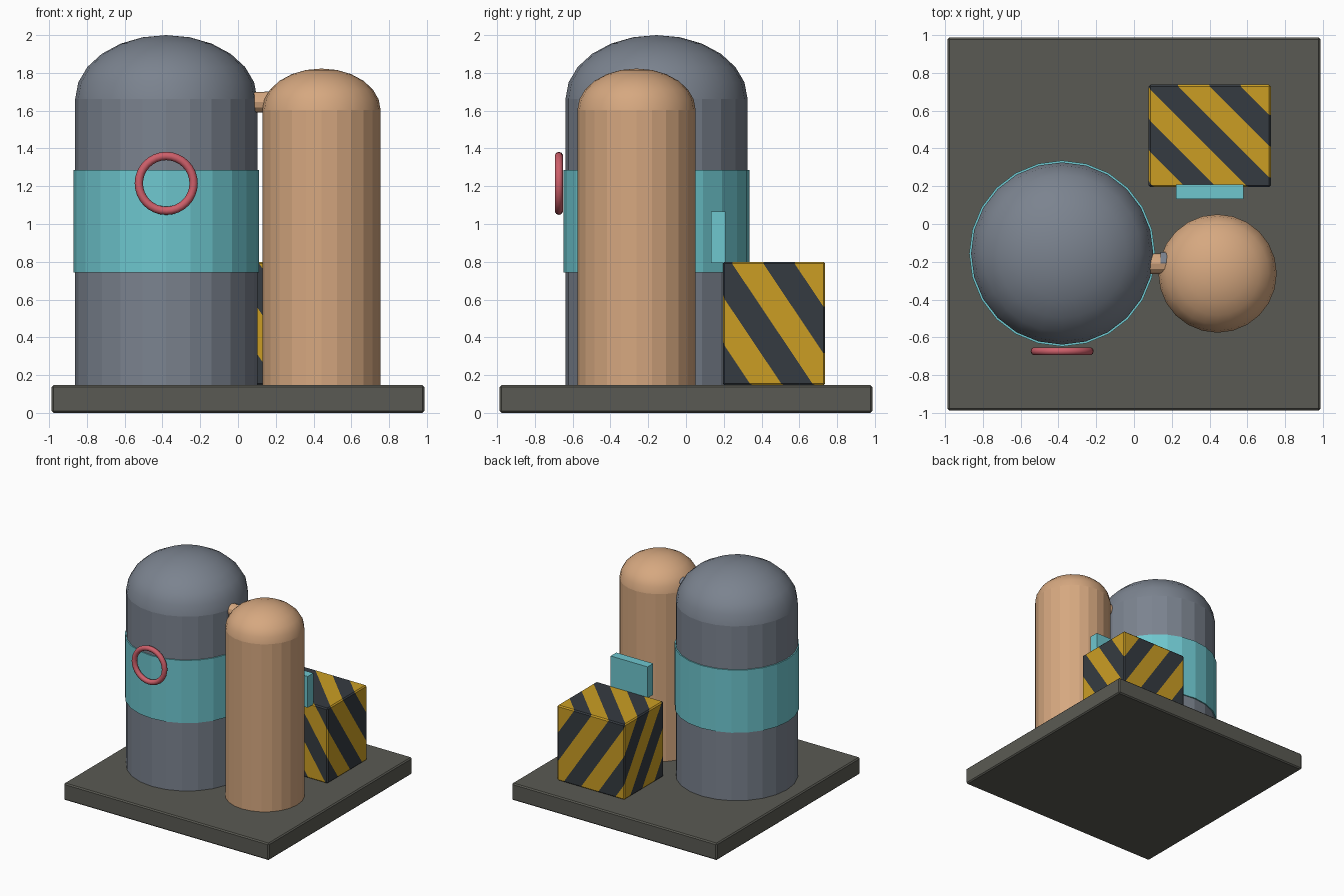
import bpy, bmesh, math
from mathutils import Vector, Matrix

if "Cube" in bpy.data.objects:
    bpy.data.objects.remove(bpy.data.objects["Cube"])


def material(name, r, g, b):
    lin = [((c / 255 + 0.055) / 1.055) ** 2.4 for c in (r, g, b)]
    m = bpy.data.materials.new(name)
    m.diffuse_color = (*lin, 1)
    m.use_nodes = True
    m.node_tree.nodes["Principled BSDF"].inputs["Base Color"].default_value = m.diffuse_color
    return m


STONE = material("dark_stone", 90, 90, 83)
GREY = material("steel_grey", 123, 131, 143)
TAN = material("copper_tan", 214, 168, 128)
TEAL = material("teal", 110, 199, 207)
RED = material("valve_red", 205, 95, 106)
YELLOW = material("warning_yellow", 203, 158, 36)
DARK = material("warning_dark", 53, 59, 65)


def finish(name, bm, *mats):
    me = bpy.data.meshes.new(name)
    bm.to_mesh(me)
    bm.free()
    ob = bpy.data.objects.new(name, me)
    bpy.context.collection.objects.link(ob)
    for m in mats:
        me.materials.append(m)
    return ob


def box_bm(lo, hi, bevel=0.0):
    lo, hi = Vector(lo), Vector(hi)
    bm = bmesh.new()
    bmesh.ops.create_cube(bm, size=1, matrix=Matrix.Translation((lo + hi) / 2) @ Matrix.Diagonal((*(hi - lo), 1)))
    if bevel:
        bmesh.ops.bevel(bm, geom=bm.edges[:], offset=bevel, segments=1, affect='EDGES')
    return bm


def rod(name, a, b, r, mat, segs=24):
    a, b = Vector(a), Vector(b)
    bm = bmesh.new()
    rot = (b - a).to_track_quat('Z', 'Y').to_matrix().to_4x4()
    bmesh.ops.create_cone(bm, cap_ends=True, segments=segs, radius1=r, radius2=r,
                          depth=(b - a).length, matrix=Matrix.Translation((a + b) / 2) @ rot)
    return finish(name, bm, mat)


def tank(name, x, y, r, top, mat):
    # straight body plus a squashed half-sphere dome
    shoulder = top - 0.7 * r
    rod(name + "_body", (x, y, 0.14), (x, y, shoulder), r, mat)
    bm = bmesh.new()
    bmesh.ops.create_uvsphere(bm, u_segments=24, v_segments=12, radius=r)
    bmesh.ops.delete(bm, geom=[v for v in bm.verts if v.co.z < -1e-4], context='VERTS')
    bmesh.ops.transform(bm, verts=bm.verts,
                        matrix=Matrix.Translation((x, y, shoulder)) @ Matrix.Diagonal((1, 1, 0.7, 1)))
    for f in bm.faces:
        f.smooth = True
    finish(name + "_dome", bm, mat)


# Ground slab
finish("base_slab", box_bm((-0.987, -0.987, 0), (0.987, 0.987, 0.147), 0.01), STONE)

# Tanks and the band round the large one
tank("large_tank", -0.38, -0.156, 0.482, 2.0, GREY)
tank("small_tank", 0.442, -0.262, 0.313, 1.823, TAN)
rod("tank_band", (-0.38, -0.156, 0.742), (-0.38, -0.156, 1.287), 0.492, TEAL)

# Connecting pipe and its collar
rod("connecting_pipe", (0.05, -0.21, 1.645), (0.25, -0.21, 1.645), 0.055, TAN, 12)
rod("pipe_collar", (0.14, -0.202, 1.647), (0.2, -0.202, 1.647), 0.055, GREY, 12)

# Valve wheel in front of the band
bpy.ops.mesh.primitive_torus_add(major_segments=32, minor_segments=10, major_radius=0.145,
                                 minor_radius=0.022, location=(-0.38, -0.673, 1.215),
                                 rotation=(math.pi / 2, 0, 0))
wheel = bpy.context.object
wheel.name = "valve_wheel"
wheel.data.materials.append(RED)
bpy.ops.object.shade_smooth()

# Crate: diagonal hazard stripes cut by parallel planes
bm = box_bm((0.077, 0.195, 0.145), (0.725, 0.737, 0.8), 0.01)
direction = Vector((1, 1, 0.67))
start, step = 0.34, 0.1655
for i in range(1, 11):
    point = direction * ((start + i * step) / direction.length_squared)
    bmesh.ops.bisect_plane(bm, geom=bm.verts[:] + bm.edges[:] + bm.faces[:],
                           plane_co=point, plane_no=direction)
for f in bm.faces:
    f.material_index = math.floor((f.calc_center_median().dot(direction) - start) / step) % 2
finish("striped_crate", bm, DARK, YELLOW)

# Control panel at the crate's front edge
finish("control_panel", box_bm((0.223, 0.132, 0.793), (0.578, 0.21, 1.065)), TEAL)
